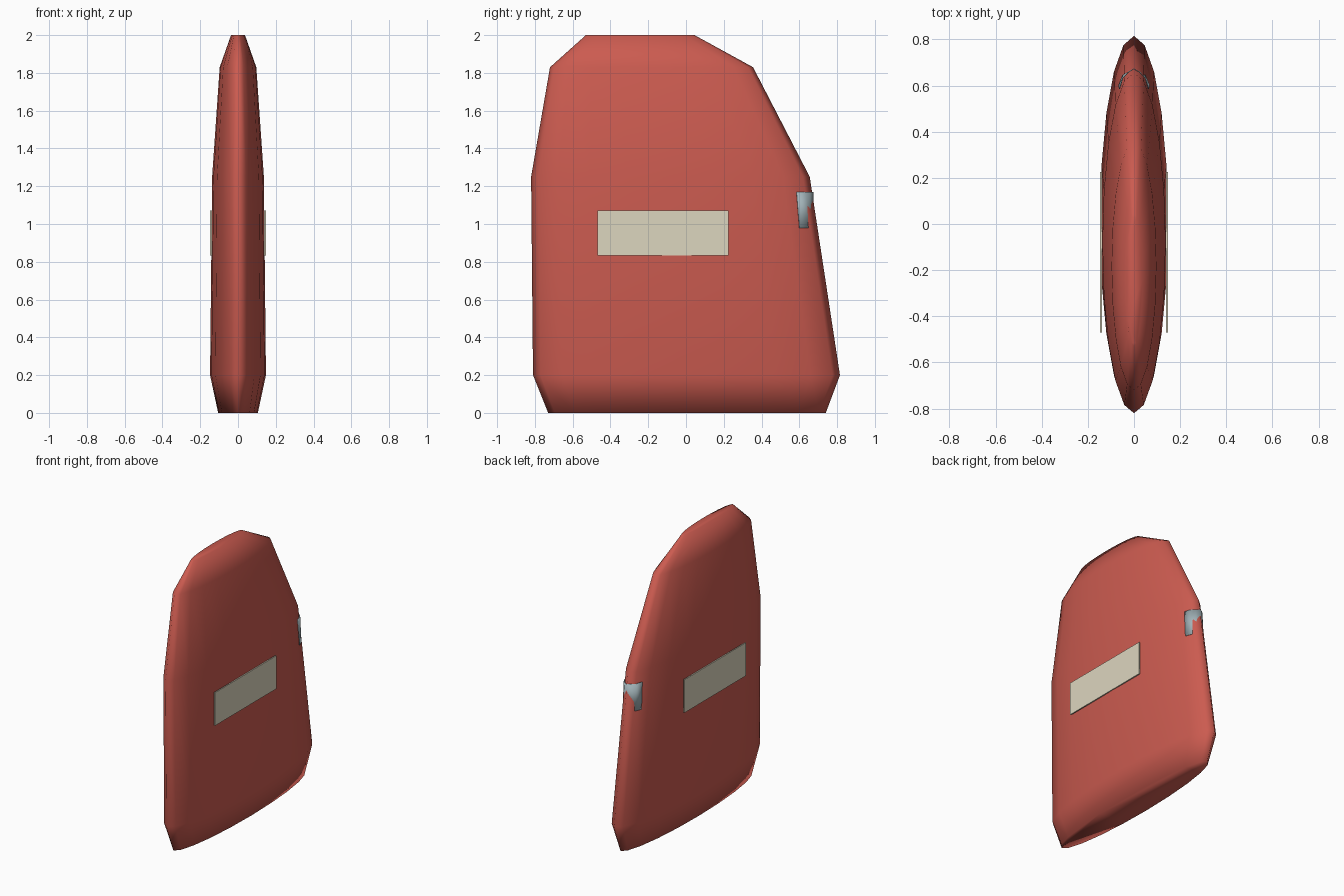
import bpy, bmesh, math

if "Cube" in bpy.data.objects:
    bpy.data.objects.remove(bpy.data.objects["Cube"])


def material(name, rgb):
    m = bpy.data.materials.new(name)
    m.diffuse_color = (*rgb, 1)
    m.use_nodes = True
    m.node_tree.nodes["Principled BSDF"].inputs["Base Color"].default_value = m.diffuse_color
    return m


red = material("red", (0.60, 0.105, 0.08))
cream = material("cream", (0.72, 0.67, 0.52))
steel = material("blue grey", (0.36, 0.45, 0.48))


def loft(name, rings, mat, closed):
    """Skin a stack of equal-length point rings; cap the ends if closed."""
    bm = bmesh.new()
    rows = [[bm.verts.new(p) for p in ring] for ring in rings]
    n = len(rows[0])
    for a, b in zip(rows, rows[1:]):
        for i in range(n if closed else n - 1):
            j = (i + 1) % n
            bm.faces.new((a[i], a[j], b[j], b[i]))
    if closed:
        bm.faces.new(rows[0][::-1])
        bm.faces.new(rows[-1])
    bmesh.ops.recalc_face_normals(bm, faces=bm.faces)
    for f in bm.faces:
        f.smooth = True
    me = bpy.data.meshes.new(name)
    bm.to_mesh(me)
    bm.free()
    me.materials.append(mat)
    ob = bpy.data.objects.new(name, me)
    bpy.context.collection.objects.link(ob)
    return ob


# Body: elliptical sections (z, back y, front y, half width)
sections = [(0, -0.73, 0.74, 0.105), (0.2, -0.81, 0.815, 0.148),
            (1.25, -0.82, 0.655, 0.137), (1.83, -0.72, 0.355, 0.097),
            (2.0, -0.53, 0.045, 0.037)]
SIDES = 20
rings = []
for z, y0, y1, w in sections:
    ring = []
    for i in range(SIDES):
        t = 2 * math.pi * i / SIDES
        ring.append((w * math.sin(t), (y0 + y1) / 2 + (y1 - y0) / 2 * math.cos(t), z))
    rings.append(ring)
loft("body", rings, red, True)

# Label plates on both flat sides
for side, label in ((1, "right"), (-1, "left")):
    bpy.ops.mesh.primitive_cube_add(size=1, location=(side * 0.1428, -0.122, 0.952))
    plate = bpy.context.object
    plate.name = label + "_label_plate"
    plate.scale = (0.0085, 0.695, 0.237)
    plate.data.materials.append(cream)


# Clip: thin curved sheet wrapped around the sloping edge
def mirrored(half, z):
    return [(-x, y, z) for x, y in half] + [(x, y, z) for x, y in half[-2::-1]]


low = mirrored([(0.067, 0.60), (0.049, 0.645), (0.024, 0.66), (0, 0.67)], 0.98)
top = mirrored([(0.063, 0.585), (0.048, 0.633), (0.025, 0.657), (0, 0.673)], 1.17)
clip = loft("edge_clip", [low, top], steel, False)
solid = clip.modifiers.new("thickness", "SOLIDIFY")
solid.thickness = 0.003
solid.offset = 0
